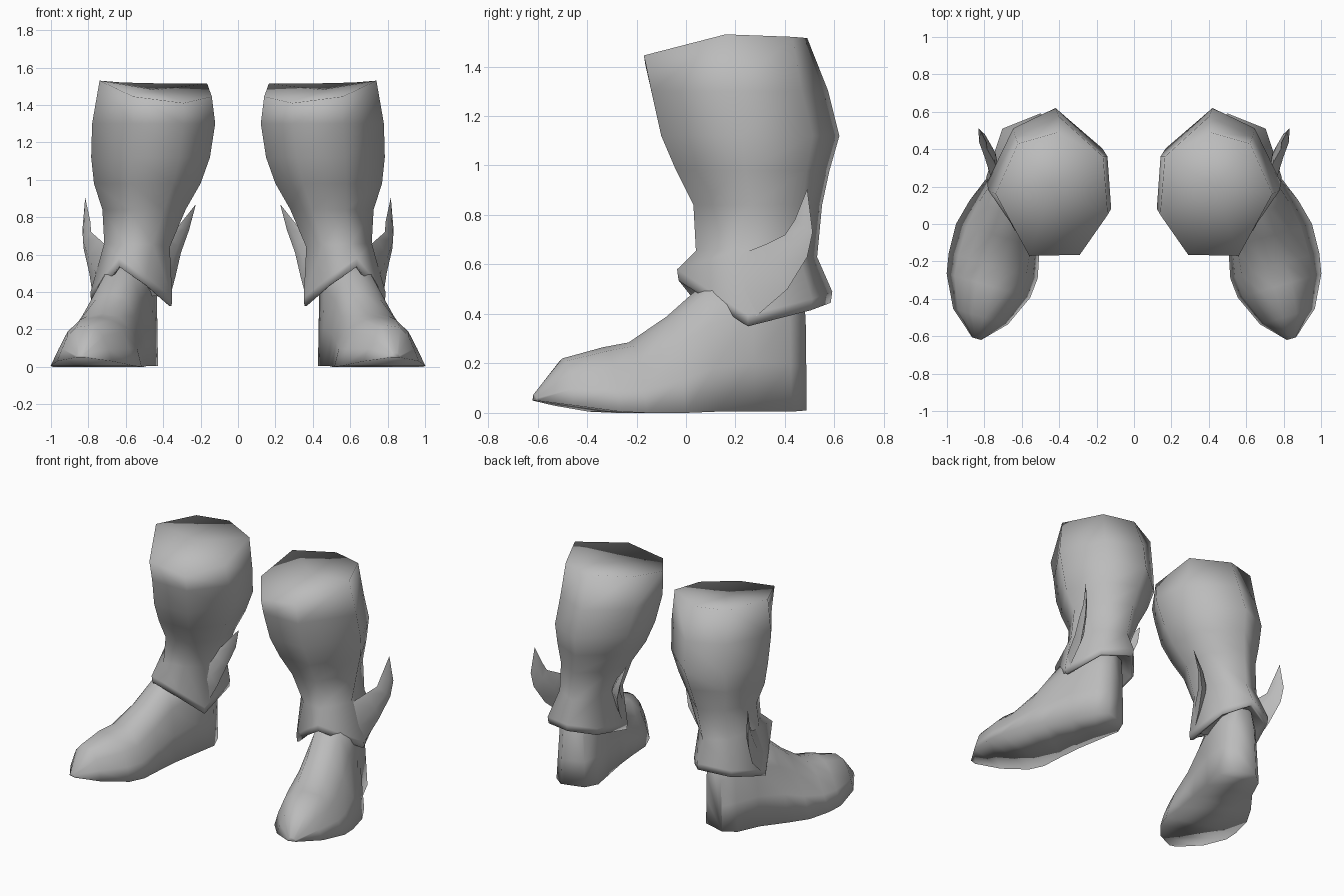
import bpy, bmesh, math
from mathutils import Vector

if "Cube" in bpy.data.objects:
    bpy.data.objects.remove(bpy.data.objects["Cube"])

leather = bpy.data.materials.new("grey_leather")
leather.diffuse_color = (0.5, 0.5, 0.5, 1)
leather.use_nodes = True
leather.node_tree.nodes["Principled BSDF"].inputs["Base Color"].default_value = leather.diffuse_color


def loft(name, rings, tip=None, angle=120):
    """Skin closed rings, cap the ends (or run to a tip), mirror to the other boot."""
    bm = bmesh.new()
    vs = [[bm.verts.new(p) for p in r] for r in rings]
    n = len(vs[0])
    for a, b in zip(vs, vs[1:]):
        for i in range(n):
            j = (i + 1) % n
            bm.faces.new((a[i], a[j], b[j], b[i]))
    bm.faces.new(vs[0])
    if tip:
        t = bm.verts.new(tip)
        for i in range(n):
            bm.faces.new((vs[-1][i], vs[-1][(i + 1) % n], t))
    else:
        bm.faces.new(vs[-1])
    bmesh.ops.recalc_face_normals(bm, faces=bm.faces)
    me = bpy.data.meshes.new(name)
    bm.to_mesh(me)
    bm.free()
    me.materials.append(leather)
    ob = bpy.data.objects.new(name, me)
    bpy.context.collection.objects.link(ob)
    bpy.ops.object.select_all(action='DESELECT')
    ob.select_set(True)
    bpy.context.view_layer.objects.active = ob
    bpy.ops.object.shade_smooth_by_angle(angle=math.radians(angle))
    ob.modifiers.new("Mirror", 'MIRROR').use_mirror_merge = False
    return ob


# Ankle cuff: folded hem with a raised front peak and low side points
hem = [Vector(p) for p in [
    (.635, -.03, .535), (.785, .25, .35), (.70, .505, .415), (.50, .585, .445),
    (.375, .44, .395), (.355, .14, .325), (.49, .05, .435)]]
mid = Vector((.53, .27, 0))


def shrink(p, s, lift):
    return Vector((mid.x + (p.x - mid.x) * s, mid.y + (p.y - mid.y) * s, p.z + lift))


rings = [[shrink(p, .72, .05) for p in hem], [shrink(p, .93, .0) for p in hem], hem,
         [shrink(p, 1.02, .045) for p in hem]]
# Ankle ring where the cuff meets the shaft
rings.append([(.60, .04, .655), (.715, .22, .66), (.65, .455, .64), (.50, .53, .63),
              (.39, .42, .64), (.365, .17, .64), (.455, .065, .655)])
# Leg shaft: seven-sided rings scaled to each level, with a slanted rim
unit = [(.33, -1), (1, -.1), (.56, .70), (-.15, 1), (-.94, .4), (-1, -.38), (-.48, -1)]
levels = [  # z, x min, x max, y min, y max
    (.84, .28, .725, .03, .55), (.98, .20, .77, -.04, .58),
    (1.12, .15, .785, -.10, .62), (1.30, .122, .78, -.14, .575)]
rings += [[((a + b) / 2 + u * (b - a) / 2, (c + d) / 2 + v * (d - c) / 2, z) for u, v in unit]
          for z, a, b, c, d in levels]
rings.append([(.56, -.17, 1.445), (.74, .16, 1.53), (.62, .43, 1.52), (.41, .49, 1.515),
              (.165, .36, 1.515), (.14, .05, 1.445), (.29, -.165, 1.41)])
loft("leg_shaft_and_cuff", rings, (.44, .2, 1.48))

# Foot: sections along a line turned outward from heel to toe
heel, along, side = Vector((.52, .47, 0)), Vector((.276, -.961, 0)), Vector((.961, .276, 0))
sections = [  # distance, left, right, top left, top right, bottom z, top z
    (.01, -.06, .10, -.05, .08, .01, .50),
    (.09, -.122, .155, -.11, .12, .005, .56),
    (.25, -.14, .18, -.13, .13, .005, .58),
    (.43, -.16, .25, -.10, .10, .005, .51),
    (.57, -.18, .285, -.10, .10, .0, .39),
    (.73, -.215, .28, -.11, .11, .0, .285),
    (.84, -.205, .26, -.10, .12, .005, .265),
    (1.01, -.13, .175, -.05, .09, .03, .22),
    (1.13, -.015, .035, -.005, .025, .05, .075)]


def section(d, l, r, tl, tr, z0, z1):
    h = z1 - z0
    pts = [(l, 0), (l * .75 + tl * .25, .35), (l * .4 + tl * .6, .7), (tl * .8, .94), (0, 1),
           (tr * .8, .95), (r * .33 + tr * .67, .7), (r * .68 + tr * .32, .35), (r, 0)]
    return [heel + along * d + side * p + Vector((0, 0, z0 + h * k)) for p, k in pts]


loft("foot", [section(*s) for s in sections])


# Wing fins: leaf shapes swept up and back from the cuff sides
def fin(name, stations, tip, out):
    rings = []
    for f, b, w in stations:
        f, b = Vector(f), Vector(b)
        m = (f + b) / 2
        rings.append([f, m + out * w, b, m - out * w])
    loft(name, rings, tip, 80)


fin("outer_fin", [((.70, .23, .645), (.775, .26, .37), .025),
                  ((.745, .33, .685), (.795, .41, .50), .032),
                  ((.785, .40, .72), (.825, .49, .63), .025),
                  ((.79, .44, .78), (.832, .512, .73), .014)],
    (.817, .49, .905), Vector((.93, -.3, -.2)))
fin("inner_fin", [((.45, .12, .645), (.37, .15, .35), .025),
                  ((.41, .19, .67), (.335, .25, .48), .032),
                  ((.37, .25, .70), (.305, .32, .61), .025),
                  ((.32, .29, .75), (.262, .35, .73), .014)],
    (.225, .33, .87), Vector((-.75, -.6, -.2)))
